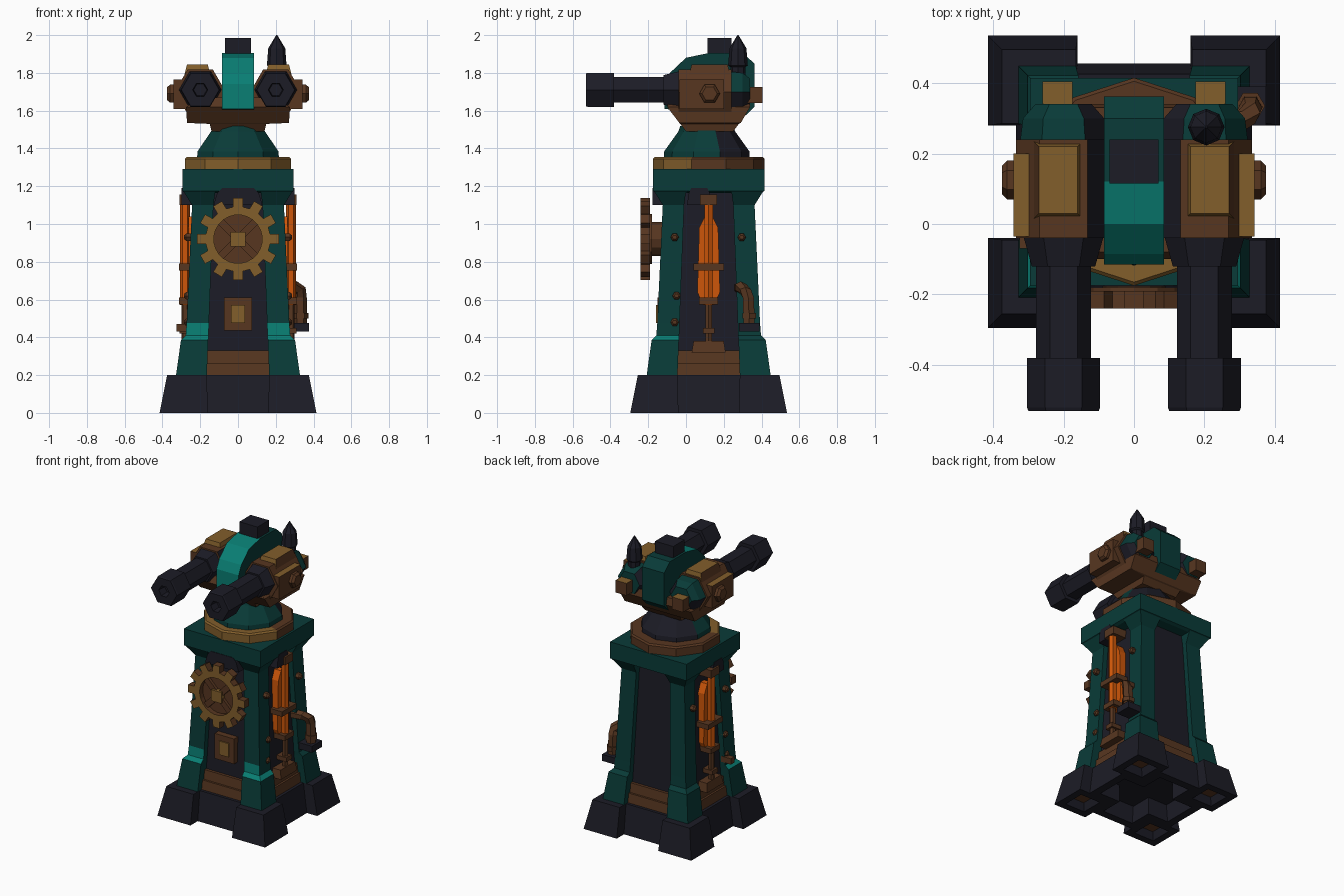
import bpy, bmesh
from math import sin, cos, pi, radians
from mathutils import Vector

if "Cube" in bpy.data.objects:
    bpy.data.objects.remove(bpy.data.objects["Cube"])

CY = 0.12  # tower axis in y


def lin(c):
    c /= 255
    return c / 12.92 if c <= 0.04045 else ((c + 0.055) / 1.055) ** 2.4


MATS = {}
for key, rgb in {"dark iron": (28, 28, 38), "deep teal": (9, 59, 56), "bright teal": (9, 126, 115),
                 "dull gold": (130, 94, 43), "copper brown": (87, 54, 32), "glow orange": (205, 86, 9)}.items():
    MATS[key] = bpy.data.materials.new(key)
    MATS[key].diffuse_color = (*[lin(c) for c in rgb], 1)
DARK, TEAL, BRIGHT, GOLD, BROWN, ORANGE = MATS


def loft(name, rings, mat, closed=False):
    """Skin rings of points; mat is a colour name or rule(normal, centre)."""
    bm = bmesh.new()
    vs = [[bm.verts.new(p) for p in r] for r in rings]
    n = len(vs[0])
    for k in range(len(vs) if closed else len(vs) - 1):
        a, b = vs[k], vs[(k + 1) % len(vs)]
        for i in range(n):
            j = (i + 1) % n
            bm.faces.new((a[i], a[j], b[j], b[i]))
    if not closed:
        bm.faces.new(vs[0])
        bm.faces.new(vs[-1])
    bmesh.ops.recalc_face_normals(bm, faces=bm.faces)
    bm.normal_update()
    me = bpy.data.meshes.new(name)
    used = []
    for f in bm.faces:
        m = mat(f.normal, f.calc_center_median()) if callable(mat) else mat
        if m not in used:
            used.append(m)
            me.materials.append(MATS[m])
        f.material_index = used.index(m)
    bm.to_mesh(me)
    bm.free()
    ob = bpy.data.objects.new(name, me)
    bpy.context.collection.objects.link(ob)
    return ob


def rect(x0, x1, y0, y1, z):
    return [(x0, y0, z), (x1, y0, z), (x1, y1, z), (x0, y1, z)]


def sq(h, z):
    return rect(-h, h, CY - h, CY + h, z)


def box(name, x0, x1, y0, y1, z0, z1, mat, taper=0.0):
    t = taper
    return loft(name, [rect(x0, x1, y0, y1, z0), rect(x0 + t, x1 - t, y0 + t, y1 - t, z1)], mat)


def sbox(name, s, x0, x1, *rest, **kw):
    a, b = sorted((s * x0, s * x1))
    return box(name, a, b, *rest, **kw)


def ring(axis, c, r, n, pos, rot=0.0):
    """n-gon of radius r round an axis; c holds the other two coordinates."""
    out = []
    for i in range(n):
        a = rot + 2 * pi * i / n
        u, v = c[0] + r * cos(a), c[1] + r * sin(a)
        out.append({"x": (pos, u, v), "y": (u, pos, v), "z": (u, v, pos)}[axis])
    return out


def turned(name, axis, c, prof, n, mat, rot=0.0):
    return loft(name, [ring(axis, c, r, n, p, rot) for p, r in prof], mat)


def gold_top(n, c):
    return GOLD if n.z > 0.5 else BROWN


# base plinth, cross shaped and hollow underneath
def cross(h, w, z):
    out = []
    for q in range(4):
        c, s = round(cos(q * pi / 2)), round(sin(q * pi / 2))
        out += [(c * x - s * y, CY + s * x + c * y, z) for x, y in ((w, -h), (w, -w), (h, -w))]
    return out


loft("plinth", [cross(.27, .12, .12), cross(.28, .12, 0), cross(.335, .18, 0), cross(.305, .18, .2)], DARK)

# corner feet and pillars
for sx in (-1, 1):
    for sy in (-1, 1):
        def corner(o, i, z):
            return [(sx * a, CY + sy * b, z) for a, b in ((i, i), (o, i), (o, o), (i, o))]

        def pillar_colour(n, c):
            return BRIGHT if sy < 0 and .38 < c.z < .475 and (n.y < -.3 or n.z > .5) else TEAL
        loft("corner_foot", [corner(.345, .23, .05), corner(.365, .21, 0), corner(.415, .16, 0), corner(.375, .165, .2)],
             lambda n, c: BROWN if n.z < -.9 and c.z > .03 else DARK)
        loft("corner_pillar", [corner(.328, .165, .2), corner(.302, .158, .385), corner(.277, .156, .41),
                               corner(.272, .154, .475), corner(.243, .13, 1.1), corner(.29, .12, 1.175)], pillar_colour)

# tower core, skirting and cap
loft("tower_core", [sq(.245, .2), sq(.205, 1.18)], DARK)
for k in range(4):
    for nm, z0, z1, d in (("skirting_low", .2, .265, .285), ("skirting_high", .265, .33, .265)):
        ob = box(nm, -.17, .17, -d, -.2, z0, z1, BROWN, taper=.006)
        ob.rotation_euler.z = k * pi / 2
        ob.location.y = CY
loft("tower_cap", [sq(.275, 1.165), sq(.295, 1.175), sq(.295, 1.29)], TEAL)
arch = ((-.13, 1.1), (.13, 1.1), (.11, 1.165), (.085, 1.19), (-.085, 1.19), (-.11, 1.165))
loft("front_arch_plate", [[(x, y, z) for x, z in arch] for y in (-.178, -.1)], DARK)
for s in (-1, 1):
    loft("side_arch_plate", [[(s * x, CY - .05 + y * .5, z) for y, z in arch] for x in (.2, .298)], DARK)


# front gear
def gear_ring(y, teeth):
    out = []
    for i in range(12):
        for da, r in ((-9, .172), (-7, .218), (7, .218), (9, .172)):
            a = radians(90 + 30 * i + da)
            r = r if teeth else .128
            out.append((r * cos(a), y, .92 + r * sin(a)))
    return out


loft("gear_rim", [gear_ring(-.24, True), gear_ring(-.19, True), gear_ring(-.19, False), gear_ring(-.24, False)],
     lambda n, c: GOLD if n.y < -.5 else BROWN, closed=True)
turned("gear_disc", "y", (0, .92), [(-.205, .132), (-.18, .132), (-.18, .09), (-.08, .09)], 12, BROWN)
for k in range(4):
    a = pi / 4 + k * pi / 2
    d, p = Vector((cos(a), 0, sin(a))), Vector((-sin(a), 0, cos(a))) * .02
    o = Vector((0, 0, .92))
    loft("gear_spoke", [[o + d * r + p * s + Vector((0, y, 0)) for r, s in ((.02, -1), (.13, -1), (.13, 1), (.02, 1))]
                        for y in (-.225, -.2)], BROWN)
turned("gear_hub", "y", (0, .92), [(-.24, .055), (-.2, .055)], 4, GOLD, pi / 4)

# front badge
box("badge_frame", -.075, .075, -.15, -.08, .435, .61, BROWN)
box("badge_plate", -.037, .037, -.158, -.14, .475, .57, GOLD)

# glowing side tubes
for s in (-1, 1):
    hexa = ((-.03, .57), (.03, .57), (.06, .64), (.05, .98), (.02, 1.04), (-.02, 1.04), (-.05, .98), (-.06, .64))
    loft("glow_window", [[(s * x, CY + y, z) for y, z in hexa] for x in (.2, .262)], ORANGE)
    turned("glow_tube", "z", (s * .28, CY), [(.57, .026), (1.11, .026)], 6, ORANGE)
    turned("feed_rod", "z", (s * .28, CY), [(.36, .02), (.57, .02)], 6, BROWN)
    sbox("tube_top_bracket", s, .2, .31, .075, .165, 1.1, 1.155, BROWN)
    sbox("tube_clamp", s, .22, .312, .04, .2, .755, .79, BROWN)
    sbox("tube_lower_clamp", s, .22, .312, .07, .17, .575, .61, BROWN)
    sbox("rod_collar", s, .22, .31, .09, .15, .42, .45, BROWN)
    sbox("tube_tray", s, .22, .31, .03, .21, .32, .38, BROWN, taper=.01)
    for y, z in ((-.06, .93), (.295, .93), (-.05, .62), (-.06, .48)):
        turned("rivet", "x", (y, z), [(s * .235, .022), (s * .275, .022), (s * .285, .012)], 6, BROWN)
sbox("left_valve_box", -1, .25, .325, -.07, -.03, .43, .47, BROWN)

# elbow pipe on the right
px = .33
path = [((.2, .285, .66), 0), ((.3, .29, .665), 20), ((px, .315, .645), 55), ((px, .33, .61), 90), ((px, .335, .46), 90)]
loft("elbow_pipe", [[(x + .034 * cos(q) * sin(radians(t)), y + .034 * sin(q), z + .034 * cos(q) * cos(radians(t)))
                     for q in [k * pi / 3 for k in range(6)]] for (x, y, z), t in path], BROWN)
box("pipe_flange", .25, .375, .28, .39, .43, .475, DARK)
turned("pipe_collar", "z", (px, .335), [(.5, .042), (.53, .042)], 6, BROWN)

# turret ring and neck
turned("turret_ring", "z", (0, CY), [(1.29, .295), (1.345, .295), (1.355, .285), (1.355, .2)], 10,
       lambda n, c: GOLD if c.y < CY - .04 else BROWN, -pi / 2)
turned("turret_neck", "z", (0, CY - .01), [(1.35, .228), (1.385, .225), (1.42, .2), (1.49, .15), (1.52, .14)], 10,
       lambda n, c: DARK if c.y > CY + .03 else TEAL, -pi / 2)
loft("turret_cradle", [rect(-.14, .14, 0, .25, 1.49), rect(-.15, .15, -.03, .28, 1.53), rect(-.27, .27, -.035, .29, 1.535),
                       rect(-.275, .275, -.1, .34, 1.62), rect(-.2, .2, -.08, .33, 1.67)], BROWN)

# central hood and hatch
hood = ((-.115, 1.61), (-.115, 1.74), (-.085, 1.8), (0, 1.88), (.12, 1.905), (.3, 1.905), (.362, 1.85), (.362, 1.62), (.3, 1.56))
loft("turret_hood", [[(x, y, z) for y, z in hood] for x in (-.085, .085)],
     lambda n, c: BRIGHT if c.y < .1 and abs(n.x) < .5 and n.z > -.1 else TEAL)
box("roof_hatch", -.07, .07, .115, .24, 1.89, 1.985, DARK)

# gun pods
for s in (-1, 1):
    c = (s * .2, 1.71)
    turned("gun_barrel", "y", c, [(-.4, .078), (-.11, .078)], 6, DARK)
    turned("gun_muzzle", "y", c, [(-.47, .035), (-.53, .04), (-.53, .1), (-.52, .104), (-.38, .104)], 6, DARK)
    turned("barrel_housing", "y", c, [(-.12, .09), (-.02, .118), (.05, .118)], 6, DARK)
    turned("gun_pod", "y", (s * .2, 1.7), [(-.04, .135), (.24, .135)], 6,
           lambda n, c: DARK if n.x * s < -.3 and n.z > 0 else BROWN)
    turned("pod_rear", "y", (s * .2, 1.7), [(.22, .125), (.3, .115), (.34, .08)], 6,
           lambda n, c: DARK if n.z < -.2 or c.x * s < .19 else TEAL)
    sbox("pod_top_plate", s, .145, .285, .015, .235, 1.785, 1.845,
         lambda n, c: BROWN if n.x * s > .5 else GOLD, taper=.015)
    sbox("pod_side_plate", s, .27, .342, -.035, .2, 1.61, 1.765, gold_top)
    turned("side_lug", "x", (.125, 1.69), [(s * .33, .055), (s * .36, .055), (s * .375, .04)], 6, BROWN)
    sbox("rear_lug", s, .175, .26, .32, .405, 1.64, 1.725, gold_top)

# exhaust spike on the right pod
turned("exhaust_spike", "z", (.205, .275), [(1.79, .04), (1.83, .04), (1.84, .052), (1.93, .045), (2.0, .003)], 8, DARK)

for m in bpy.data.materials:
    if m.users and not m.is_grease_pencil:
        m.use_nodes = True
        m.node_tree.nodes["Principled BSDF"].inputs["Base Color"].default_value = m.diffuse_color
